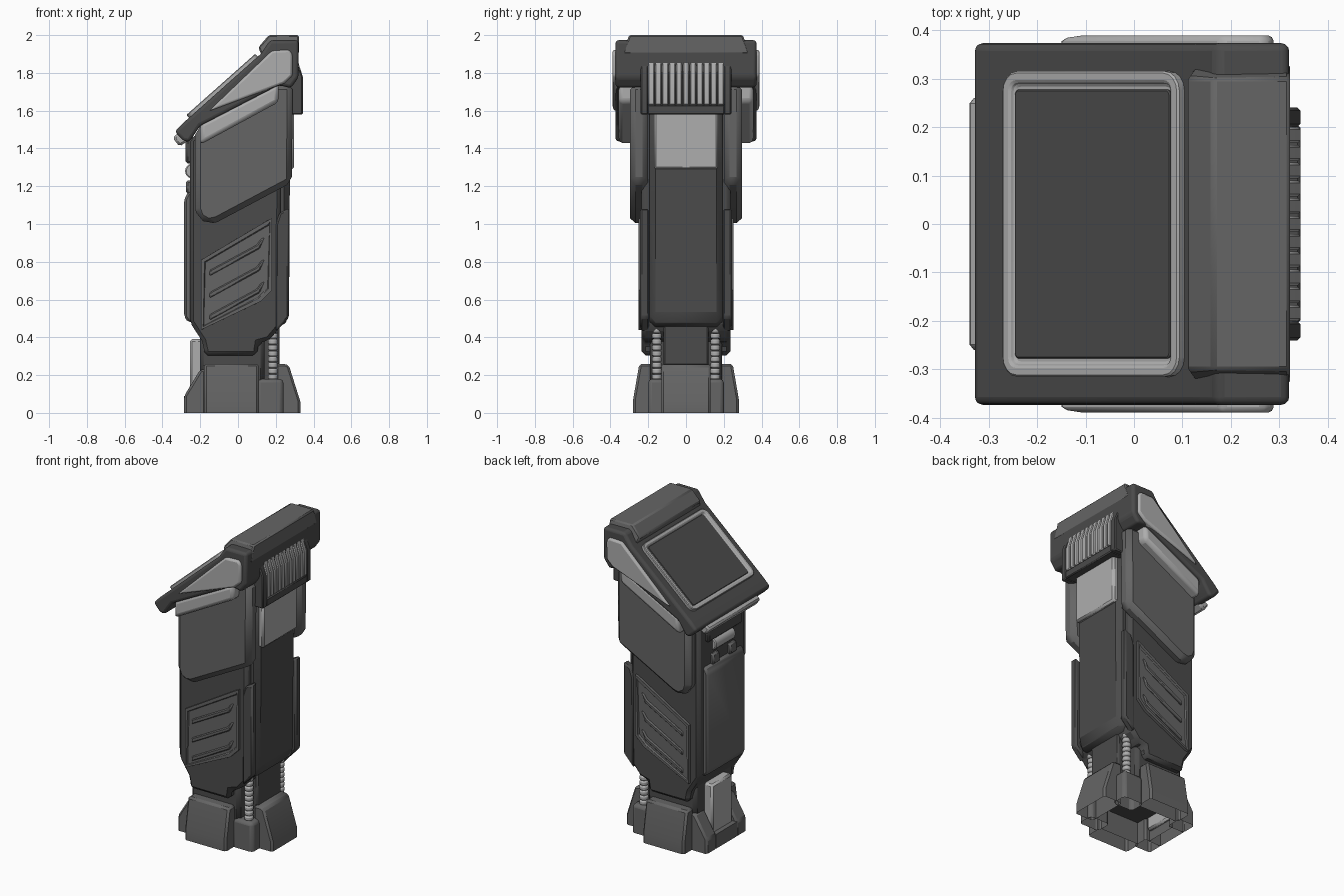
import bpy, bmesh, math
from mathutils import Matrix, Vector

if "Cube" in bpy.data.objects:
    bpy.data.objects.remove(bpy.data.objects["Cube"])


def material(name, v):
    m = bpy.data.materials.new(name)
    m.diffuse_color = (v, v, v, 1)
    m.use_nodes = True
    m.node_tree.nodes["Principled BSDF"].inputs["Base Color"].default_value = m.diffuse_color
    return m


DARK, MID, LIGHT = material("dark", .07), material("mid", .13), material("light", .42)


def finish(name, bm, mat, bevel=0, segs=1, mirror=False, array=None):
    bmesh.ops.recalc_face_normals(bm, faces=bm.faces[:])
    me = bpy.data.meshes.new(name)
    bm.to_mesh(me)
    bm.free()
    me.materials.append(mat)
    ob = bpy.data.objects.new(name, me)
    bpy.context.collection.objects.link(ob)
    if bevel:
        b = ob.modifiers.new("bevel", 'BEVEL')
        b.width, b.segments, b.angle_limit = bevel, segs, math.radians(25)
    if mirror:
        ob.modifiers.new("mirror", 'MIRROR').use_axis = (False, True, False)
    if array:
        a = ob.modifiers.new("array", 'ARRAY')
        a.use_relative_offset, a.use_constant_offset = False, True
        a.count, a.constant_offset_displace = array
    bpy.context.view_layer.objects.active = ob
    bpy.ops.object.select_all(action='DESELECT')
    ob.select_set(True)
    bpy.ops.object.shade_smooth_by_angle(angle=math.radians(30))
    return ob


def solid(pts, axis, a, b):
    """Extrude a 2D profile along an axis from a to b; returns bmesh and far face."""
    place = {'x': lambda p, t: (t, p[0], p[1]),
             'y': lambda p, t: (p[0], t, p[1]),
             'z': lambda p, t: (p[0], p[1], t)}[axis]
    bm = bmesh.new()
    lo = [bm.verts.new(place(p, a)) for p in pts]
    hi = [bm.verts.new(place(p, b)) for p in pts]
    bm.faces.new(lo)
    end = bm.faces.new(hi)
    for i in range(len(pts)):
        j = (i + 1) % len(pts)
        bm.faces.new((lo[i], lo[j], hi[j], hi[i]))
    bmesh.ops.recalc_face_normals(bm, faces=bm.faces[:])
    return bm, end


def prism(name, pts, axis, a, b, mat=DARK, bevel=0, segs=1, open_bottom=False, **kw):
    bm, _ = solid(pts, axis, a, b)
    if open_bottom:
        low = [f for f in bm.faces if all(v.co.z < .001 for v in f.verts)]
        bmesh.ops.delete(bm, geom=low, context='FACES_ONLY')
    return finish(name, bm, mat, bevel, segs, **kw)


def rect(x0, x1, y0, y1):
    return [(x0, y0), (x1, y0), (x1, y1), (x0, y1)]


def rounded(w, h, r, n=4):
    pts = []
    for k, (sx, sy) in enumerate(((1, 1), (-1, 1), (-1, -1), (1, -1))):
        for i in range(n + 1):
            t = math.pi / 2 * (k + i / n)
            pts.append((sx * (w / 2 - r) + r * math.cos(t), sy * (h / 2 - r) + r * math.sin(t)))
    return pts


# Base: hollow feet on each side and corner sockets
prism("side_foot", [(.17, 0), (.28, 0), (.28, .07), (.247, .26), (.17, .26)], 'x',
      -.18, .11, MID, .012, open_bottom=True, mirror=True)
prism("rear_foot", [(.2, 0), (.33, 0), (.33, .06), (.27, .25), (.25, .26), (.2, .26)], 'y',
      -.13, .13, MID, .012, open_bottom=True)
prism("spring_socket", rect(.1, .24, .1, .2), 'z', 0, .18, MID, .02, 2, open_bottom=True, mirror=True)
wedge = [(-.285, 0), (-.285, .09), (-.2, .23), (-.17, .23), (-.17, 0)]
prism("front_foot_cheek", wedge, 'y', .1, .2, MID, .012, open_bottom=True, mirror=True)
prism("front_foot_sill", [(-.285, 0), (-.285, .09), (-.2, .09), (-.2, 0)], 'y',
      -.105, .105, MID, open_bottom=True)
prism("front_foot_plate", rect(-.255, -.18, .06, .39), 'y', -.1, .1, LIGHT, .012)
prism("lower_core", rect(-.2, .14, -.19, .19), 'z', .14, .5, DARK, .02)
prism("rear_core", rect(.1, .22, -.12, .12), 'z', .14, .5, DARK, .01)

# Springs made of stacked beads
bm = bmesh.new()
for i in range(9):
    bmesh.ops.create_cone(bm, cap_ends=True, segments=16, radius1=.026, radius2=.026, depth=.029,
                          matrix=Matrix.Translation((.185, .155, .19 + i * .031)))
finish("spring", bm, LIGHT, .008, 2, mirror=True)

# Handle body
prism("body", [(-.255, 1.45), (-.255, .48), (-.19, .38), (-.18, .335), (-.18, .305), (.1, .305),
               (.11, .37), (.165, .385), (.22, .45), (.23, 1.68), (.1, 1.68)], 'y', -.235, .235, DARK, .02)
prism("rear_panel", [(.1, .45), (.235, .45), (.27, .505), (.275, 1.32), (.275, 1.65), (.1, 1.65)],
      'y', -.192, .192, DARK, .03)
prism("rear_pillar", [(.2, .43), (.27, .505), (.27, 1.085), (.22, 1.06), (.2, 1.0)],
      'y', .195, .243, DARK, .01, mirror=True)
prism("rear_light_panel", rect(.2, .297, 1.29, 1.6), 'y', -.17, .17, LIGHT, .012)
prism("front_panel", [(-.2, .48), (-.265, .48), (-.285, .51), (-.285, 1.13), (-.265, 1.17), (-.2, 1.17)],
      'y', -.19, .19, MID, .012)

# Front latch under the head
prism("latch_block", rect(-.278, -.2, 1.32, 1.46), 'y', -.17, .17, DARK, .012)
prism("latch_tab", rect(-.275, -.2, 1.16, 1.23), 'y', .05, .12, MID, .01, mirror=True)
bm = bmesh.new()
bmesh.ops.create_cone(bm, cap_ends=True, segments=20, radius1=.04, radius2=.04, depth=.2,
                      matrix=Matrix.Translation((-.24, 0, 1.28)) @ Matrix.Rotation(math.pi / 2, 4, 'X'))
finish("latch_roller", bm, LIGHT, .006)

# Grip pads with a rim and three slanted bars
bm, face = solid([(-.195, .44), (.12, .59), (.18, .65), (.18, 1.03), (.15, 1.015), (-.195, .81)],
                 'y', .225, .252)
bmesh.ops.inset_region(bm, faces=[face], thickness=.02)
bmesh.ops.inset_region(bm, faces=[face], thickness=.006, depth=-.01)
finish("grip_pad", bm, MID, .003, mirror=True)
for i in range(3):
    z = .78 - .117 * i
    prism("grip_bar_%d" % (i + 1), [(-.15, z - .055), (.115, z + .09), (.14, z + .15), (.12, z + .14),
                                    (.1, z + .11), (-.15, z - .025)],
          'y', .23, .252, MID, .006, mirror=True)

# Upper armour plates
prism("shoulder_plate", [(-.228, 1.5), (-.228, 1.08), (-.21, 1.03), (-.16, 1.0), (-.11, 1.01),
                         (.285, 1.22), (.29, 1.74), (.2, 1.74)], 'y', .2, .297, MID, .035, mirror=True)
prism("shoulder_strip", [(-.2, 1.53), (-.2, 1.42), (.215, 1.645), (.215, 1.745)],
      'y', .25, .357, LIGHT, .022, 2, mirror=True)

# Sloped head
prism("head", [(-.335, 1.49), (-.29, 1.535), (.12, 1.9), (.17, 1.973), (.32, 1.973), (.32, 1.775),
               (.28, 1.72), (.215, 1.735), (-.2, 1.52), (-.257, 1.435), (-.29, 1.44)],
      'y', -.373, .373, DARK, .03, 3)
bm, _ = solid([(.108, 1.935), (.163, 2), (.322, 2), (.322, 1.9), (.13, 1.88)], 'y', -.335, .335)
for v in bm.verts:
    if v.co.z > 1.93:
        v.co.y *= .9
finish("head_cap", bm, MID, .008)
prism("head_side_panel", [(-.155, 1.597), (.18, 1.918), (.27, 1.922), (.288, 1.9), (.288, 1.785), (.245, 1.745)],
      'y', .34, .389, LIGHT, .012, 2, mirror=True)
prism("front_lip", [(-.347, 1.458), (-.31, 1.41), (-.25, 1.45), (-.29, 1.5)], 'y', -.26, .26, LIGHT, .012)

# Screen on the slope
slope = Matrix.Translation((-.078, 0, 1.724)) @ Matrix.Rotation(-math.radians(41.6), 4, 'Y')
bm, face = solid(rounded(.487, .63, .04), 'z', -.03, .02)
bmesh.ops.inset_region(bm, faces=[face], thickness=.022)
bmesh.ops.inset_region(bm, faces=[face], thickness=.006, depth=-.012)
bm.transform(slope)
finish("screen_frame", bm, LIGHT, .004)
bm, _ = solid(rounded(.43, .555, .012), 'z', -.02, .013)
bm.transform(slope)
finish("screen", bm, DARK, .003)

# Rear vent: frame and ribs
vent = [(.2, 1.58), (.343, 1.58), (.343, 1.78), (.31, 1.86), (.2, 1.86)]
prism("vent_side", vent, 'y', .2, .24, DARK, .006, mirror=True)
prism("vent_sill", rect(.2, .343, 1.58, 1.63), 'y', -.205, .205, DARK, .006)
prism("vent_back", rect(.2, .315, 1.6, 1.84), 'y', -.205, .205, DARK)
prism("vent_rib", [(.25, 1.63), (.343, 1.63), (.343, 1.78), (.318, 1.86), (.25, 1.86)],
      'y', -.2, -.167, LIGHT, .005, array=(11, (0, .0367, 0)))
